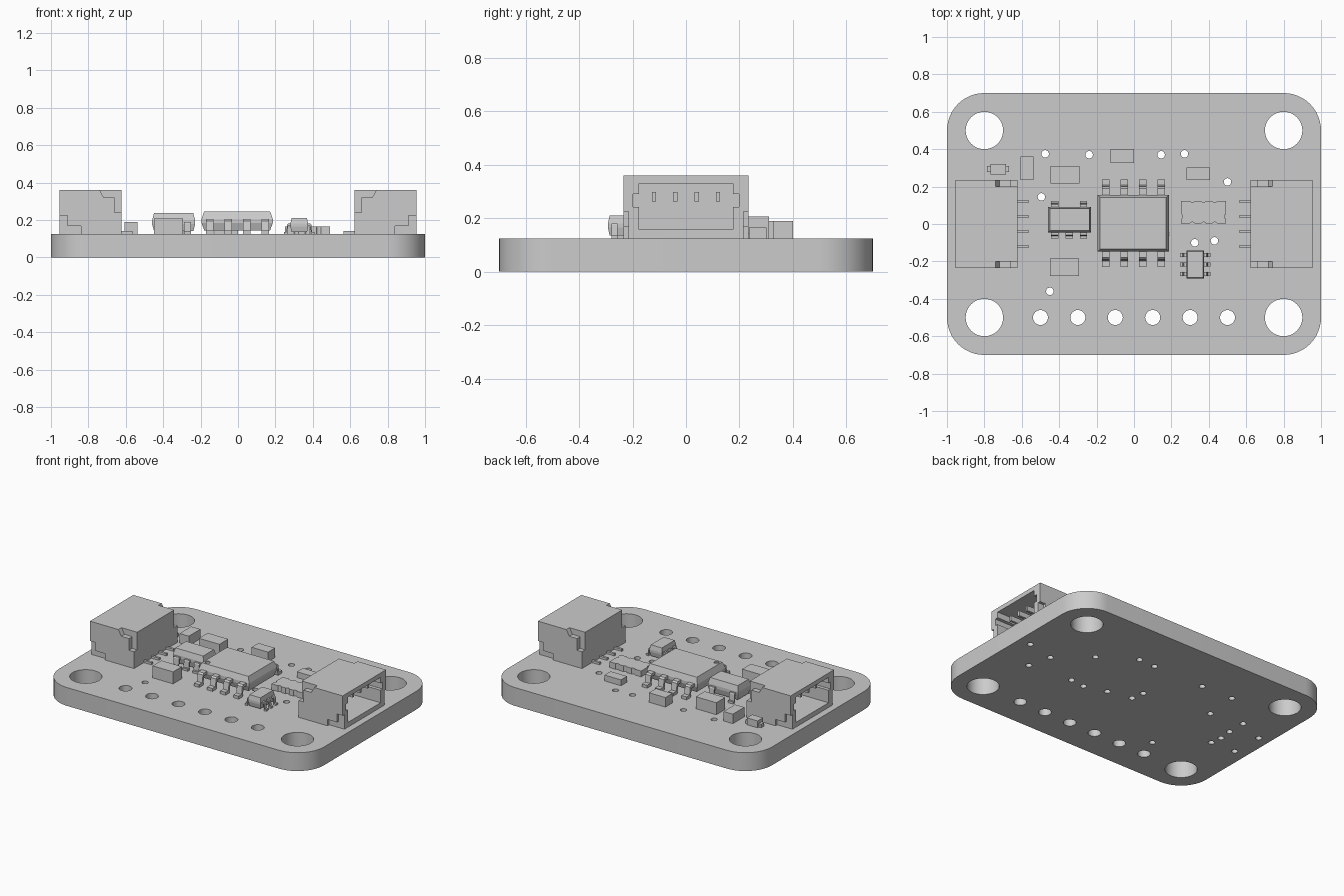
import bpy, bmesh, math
from mathutils import Vector

if "Cube" in bpy.data.objects:
    bpy.data.objects.remove(bpy.data.objects["Cube"], do_unlink=True)

grey = bpy.data.materials.new("plain grey")
grey.use_nodes = True
COLOUR = (0.6, 0.6, 0.6, 1)
grey.diffuse_color = COLOUR
grey.node_tree.nodes["Principled BSDF"].inputs["Base Color"].default_value = COLOUR

TOP = 0.125  # upper surface of the board


def finish(name, bm):
    bmesh.ops.recalc_face_normals(bm, faces=bm.faces[:])
    mesh = bpy.data.meshes.new(name)
    bm.to_mesh(mesh)
    bm.free()
    mesh.materials.append(grey)
    ob = bpy.data.objects.new(name, mesh)
    bpy.context.scene.collection.objects.link(ob)
    return ob


def prism(name, points, sweep):
    """Closed polygon of 3D points swept along a vector."""
    bm = bmesh.new()
    face = bm.faces.new([bm.verts.new(p) for p in points])
    new = bmesh.ops.extrude_face_region(bm, geom=[face])["geom"]
    verts = [g for g in new if isinstance(g, bmesh.types.BMVert)]
    bmesh.ops.translate(bm, verts=verts, vec=sweep)
    return finish(name, bm)


def box(name, x0, x1, y0, y1, z0, z1):
    base = [(x0, y0, z0), (x1, y0, z0), (x1, y1, z0), (x0, y1, z0)]
    return prism(name, base, (0, 0, z1 - z0))


def circle(x, y, r, n=32):
    return [(x + r * math.cos(2 * math.pi * i / n),
             y + r * math.sin(2 * math.pi * i / n)) for i in range(n)]


def cylinder(name, x, y, r, z0, z1):
    return prism(name, [(px, py, z0) for px, py in circle(x, y, r)], (0, 0, z1 - z0))


def cut(ob, cutter):
    """Subtract the cutter, keep the result and drop the cutter."""
    cutter.hide_render = True
    mod = ob.modifiers.new("cut", 'BOOLEAN')
    mod.operation, mod.solver, mod.object = 'DIFFERENCE', 'EXACT', cutter
    deps = bpy.context.evaluated_depsgraph_get()
    mesh = bpy.data.meshes.new_from_object(ob.evaluated_get(deps))
    ob.modifiers.clear()
    ob.data = mesh
    bpy.data.objects.remove(cutter, do_unlink=True)


def smooth(ob):
    bpy.ops.object.select_all(action='DESELECT')
    ob.select_set(True)
    bpy.context.view_layer.objects.active = ob
    bpy.ops.object.shade_smooth_by_angle(angle=math.radians(30))


# Board: rounded outline with all holes, filled and extruded
outline = []
for k, (cx, cy) in enumerate([(0.8, 0.5), (-0.8, 0.5), (-0.8, -0.5), (0.8, -0.5)]):
    for i in range(13):
        a = math.pi / 2 * (k + i / 12)
        outline.append((cx + 0.2 * math.cos(a), cy + 0.2 * math.sin(a)))
loops = [outline]
loops += [circle(sx * 0.8, sy * 0.5, 0.1, 48) for sx in (-1, 1) for sy in (-1, 1)]
loops += [circle(-0.5 + 0.2 * i, -0.5, 0.04) for i in range(6)]
vias = [(-0.475, 0.375), (-0.24, 0.37), (0.145, 0.37), (0.27, 0.375), (0.5, 0.225),
        (-0.495, 0.145), (0.43, -0.09), (0.325, -0.1), (-0.45, -0.36), (0.17, -0.055),
        (0, -0.02), (-0.015, 0.07), (0.91, 0.085), (0.75, -0.12), (0.71, 0.04),
        (-0.73, -0.125), (-0.74, -0.045), (-0.73, 0.05), (-0.73, 0.18),
        (-0.91, -0.115), (-0.92, 0.105)]
loops += [circle(x, y, 0.02, 20) for x, y in vias]
curve = bpy.data.curves.new("board_outline", 'CURVE')
curve.dimensions, curve.fill_mode, curve.extrude = '2D', 'BOTH', TOP / 2
for loop in loops:
    spline = curve.splines.new('POLY')
    spline.points.add(len(loop) - 1)
    for point, (x, y) in zip(spline.points, loop):
        point.co = (x, y, 0, 1)
    spline.use_cyclic_u = True
helper = bpy.data.objects.new("board_outline", curve)
bpy.context.scene.collection.objects.link(helper)
flat = bpy.data.meshes.new_from_object(helper.evaluated_get(bpy.context.evaluated_depsgraph_get()))
bpy.data.objects.remove(helper, do_unlink=True)
bm = bmesh.new()
bm.from_mesh(flat)
bmesh.ops.remove_doubles(bm, verts=bm.verts[:], dist=0.0001)
bmesh.ops.translate(bm, verts=bm.verts[:], vec=(0, 0, TOP / 2))
smooth(finish("circuit_board", bm))


# Side-entry sockets, one at each end
def socket(side, s):
    shell = box(side + "_socket", s * 0.622, s * 0.955, -0.234, 0.234, TOP, 0.36)
    cut(shell, box("cavity", s * 0.69, s * 1.0, -0.175, 0.175, 0.157, 0.33))
    cut(shell, box("side_slots", s * 0.69, s * 1.0, -0.198, 0.198, 0.242, 0.29))
    upper = [(0.74, 0.4), (0.74, 0.36), (0.718, 0.32), (0.66, 0.32), (0.66, 0.24),
             (0.6, 0.24), (0.6, 0.4)]
    lower = [(1.0, 0.225), (0.912, 0.225), (0.912, 0.168), (0.84, 0.168),
             (0.84, 0.1), (1.0, 0.1)]
    for e in (-1, 1):
        for profile, inner in ((upper, 0.2), (lower, 0.215)):
            cut(shell, prism("corner_recess", [(s * x, e * inner, z) for x, z in profile],
                             (0, e * 0.1, 0)))
    for i in range(4):
        y = -0.12 + 0.08 * i
        box(side + "_contact", s * 0.68, s * 0.9, y - 0.008, y + 0.008, 0.263, 0.298)
        box(side + "_solder_tail", s * 0.565, s * 0.63, y - 0.008, y + 0.008, TOP, 0.14)


socket("left", 1)
socket("right", -1)


# Moulded chip body with a wide waist and drafted top and bottom
def chip(name, x0, x1, y0, y1, z0, z1, draft):
    bm = bmesh.new()
    h = z1 - z0
    rings = []
    for f, d in ((0, draft), (0.4, 0), (0.6, 0), (1, draft)):
        z = z0 + f * h
        rings.append([bm.verts.new(p) for p in (
            (x0 + d, y0 + d, z), (x1 - d, y0 + d, z), (x1 - d, y1 - d, z), (x0 + d, y1 - d, z))])
    bm.faces.new(rings[0])
    bm.faces.new(rings[-1])
    for a, b in zip(rings, rings[1:]):
        for i in range(4):
            j = (i + 1) % 4
            bm.faces.new((a[i], a[j], b[j], b[i]))
    return finish(name, bm)


# Gull-wing lead starting at a body edge and pointing along (dx, dy)
def lead(name, x, y, dx, dy, reach, width, h, t):
    r = reach
    profile = [(-0.02, h), (0.4 * r, h), (0.52 * r, h - t / 2), (0.62 * r, TOP + t), (r, TOP + t),
               (r, TOP), (0.48 * r, TOP), (0.34 * r, h - t), (-0.02, h - t)]
    out, across = Vector((dx, dy, 0)), Vector((-dy, dx, 0)) * width
    start = Vector((x, y, 0)) - across / 2
    prism(name, [start + out * u + Vector((0, 0, z)) for u, z in profile], across)


# Large eight-lead chip with orientation dimple
main = chip("main_chip", -0.195, 0.186, -0.147, 0.156, 0.145, 0.245, 0.014)
cut(main, cylinder("dimple", -0.155, -0.107, 0.016, 0.238, 0.26))
for x in (-0.152, -0.052, 0.046, 0.146):
    lead("main_chip_lead", x, -0.147, 0, -1, 0.083, 0.04, 0.205, 0.02)
    lead("main_chip_lead", x, 0.156, 0, 1, 0.083, 0.04, 0.205, 0.02)

# Five-lead regulator
chip("regulator", -0.459, -0.229, -0.045, 0.092, 0.14, 0.237, 0.01)
for x in (-0.423, -0.346, -0.27):
    lead("regulator_lead", x, -0.045, 0, -1, 0.032, 0.04, 0.19, 0.015)
    if x != -0.346:
        lead("regulator_lead", x, 0.092, 0, 1, 0.032, 0.04, 0.19, 0.015)

# Small six-lead transistor pair
chip("transistor_pair", 0.28, 0.375, -0.292, -0.141, 0.135, 0.21, 0.006)
for y in (-0.165, -0.216, -0.267):
    lead("transistor_lead", 0.28, y, -1, 0, 0.034, 0.022, 0.18, 0.012)
    lead("transistor_lead", 0.375, y, 1, 0, 0.034, 0.022, 0.18, 0.012)

# Plain rectangular passives
for name, x0, x1, y0, y1, top in (
        ("back_capacitor", -0.125, 0, 0.325, 0.4, 0.19),
        ("large_back_capacitor", -0.447, -0.292, 0.216, 0.311, 0.207),
        ("large_front_capacitor", -0.45, -0.295, -0.279, -0.184, 0.207),
        ("side_capacitor", -0.606, -0.536, 0.235, 0.36, 0.19),
        ("small_resistor", 0.28, 0.405, 0.236, 0.302, 0.165)):
    box(name, x0, x1, y0, y1, TOP, top)

# Indicator lamp with end terminals
box("lamp_body", -0.767, -0.685, 0.264, 0.322, TOP, 0.172)
for x in (-0.785, -0.685):
    box("lamp_terminal", x, x + 0.018, 0.277, 0.309, TOP, 0.15)

# Resistor array with scalloped edges
array = box("resistor_array", 0.252, 0.492, 0.002, 0.124, TOP, 0.165)
for x in (0.312, 0.372, 0.432):
    for y in (-0.004, 0.13):
        cut(array, cylinder("scallop", x, y, 0.014, 0.1, 0.2))
for x in (0.246, 0.498):
    cut(array, cylinder("scallop", x, 0.04, 0.014, 0.1, 0.2))
